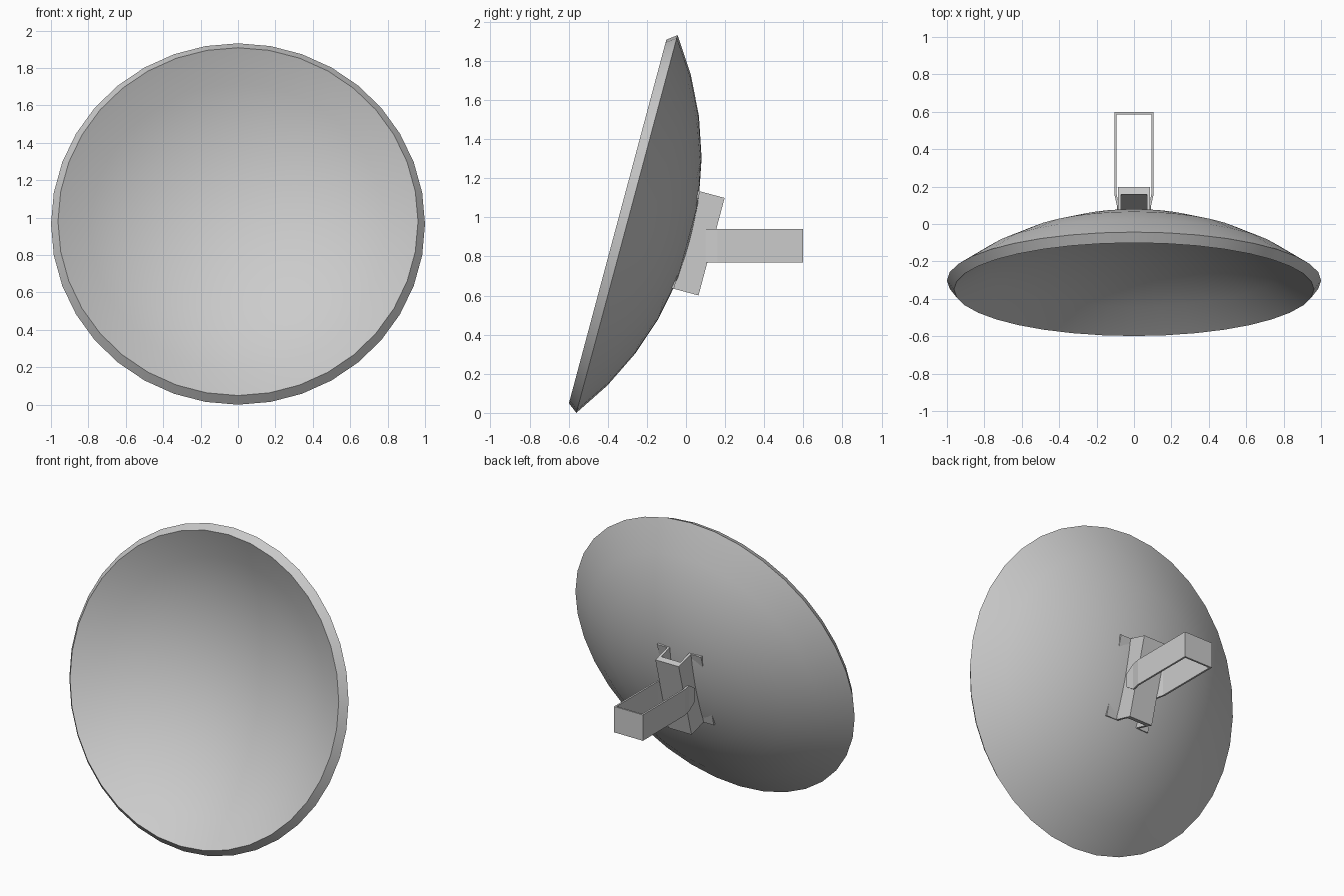
import bpy, bmesh, math
from mathutils import Matrix

if "Cube" in bpy.data.objects:
    bpy.data.objects.remove(bpy.data.objects["Cube"])

TILT = Matrix.Translation((0, -0.302, 0.966)) @ Matrix.Rotation(math.radians(-15), 4, 'X')


def finish(name, bm, matrix=None):
    bmesh.ops.remove_doubles(bm, verts=bm.verts, dist=1e-5)
    bmesh.ops.recalc_face_normals(bm, faces=bm.faces)
    mesh = bpy.data.meshes.new(name)
    bm.to_mesh(mesh)
    bm.free()
    obj = bpy.data.objects.new(name, mesh)
    bpy.context.collection.objects.link(obj)
    if matrix:
        obj.matrix_world = matrix
    return obj


def skin(name, sections, matrix=None):
    """Join a row of equal cross-sections and cap both ends."""
    bm = bmesh.new()
    rings = [[bm.verts.new(p) for p in s] for s in sections]
    n = len(rings[0])
    for a, b in zip(rings, rings[1:]):
        for i in range(n):
            j = (i + 1) % n
            bm.faces.new((a[i], a[j], b[j], b[i]))
    bm.faces.new(rings[0])
    bm.faces.new(rings[-1])
    return finish(name, bm, matrix)


# Dish: spherical shell, y is the depth axis before tilting
DEPTH, WALL, RINGS = 0.337, 0.062, 5
R = (1 + DEPTH ** 2) / (2 * DEPTH)
half = math.asin(1 / R)


def arc(radius):
    return [(radius * math.sin(half * i / RINGS),
             radius * math.cos(half * i / RINGS) - (R - DEPTH)) for i in range(RINGS + 1)]


profile = arc(R) + arc(R - WALL)[::-1]
bm = bmesh.new()
verts = [bm.verts.new((0, y, r)) for r, y in profile]
edges = [bm.edges.new(pair) for pair in zip(verts, verts[1:])]
bmesh.ops.spin(bm, geom=verts + edges, cent=(0, 0, 0), axis=(0, 1, 0),
               angle=math.tau, steps=36, use_merge=False)
bmesh.ops.dissolve_degenerate(bm, dist=1e-5, edges=bm.edges)
dish = finish("dish", bm, TILT)
bpy.context.view_layer.objects.active = dish
dish.select_set(True)
bpy.ops.object.shade_smooth_by_angle(angle=math.radians(30))
dish.select_set(False)

# Mounting channel: hat section open towards the dish
right = [(0.16, 0.305), (0.16, 0.318), (0.085, 0.318), (0.085, 0.448)]
inner = [(0.07, 0.408), (0.07, 0.305)]
hat = right + [(-x, y) for x, y in right[::-1]] + [(-x, y) for x, y in inner[::-1]] + inner
skin("mounting_channel", [[(x, y, z) for x, y in hat] for z in (-0.258, 0.258)], TILT)

# Wall bracket: U-shaped strap with pinched, chamfered ends
# each station: outer x, outer y, inner x, inner y, low z, high z
stations = [(0.092, 0.04, 0.080, 0.04, 0.81, 0.90),
            (0.092, 0.10, 0.080, 0.10, 0.77, 0.94),
            (0.105, 0.16, 0.093, 0.16, 0.77, 0.94),
            (0.105, 0.598, 0.093, 0.586, 0.77, 0.94)]
sections = [[(s * ox, oy, lo), (s * ox, oy, hi), (s * ix, iy, hi), (s * ix, iy, lo)]
            for s, row in ((1, stations), (-1, stations[::-1]))
            for ox, oy, ix, iy, lo, hi in row]
skin("wall_bracket", sections)
